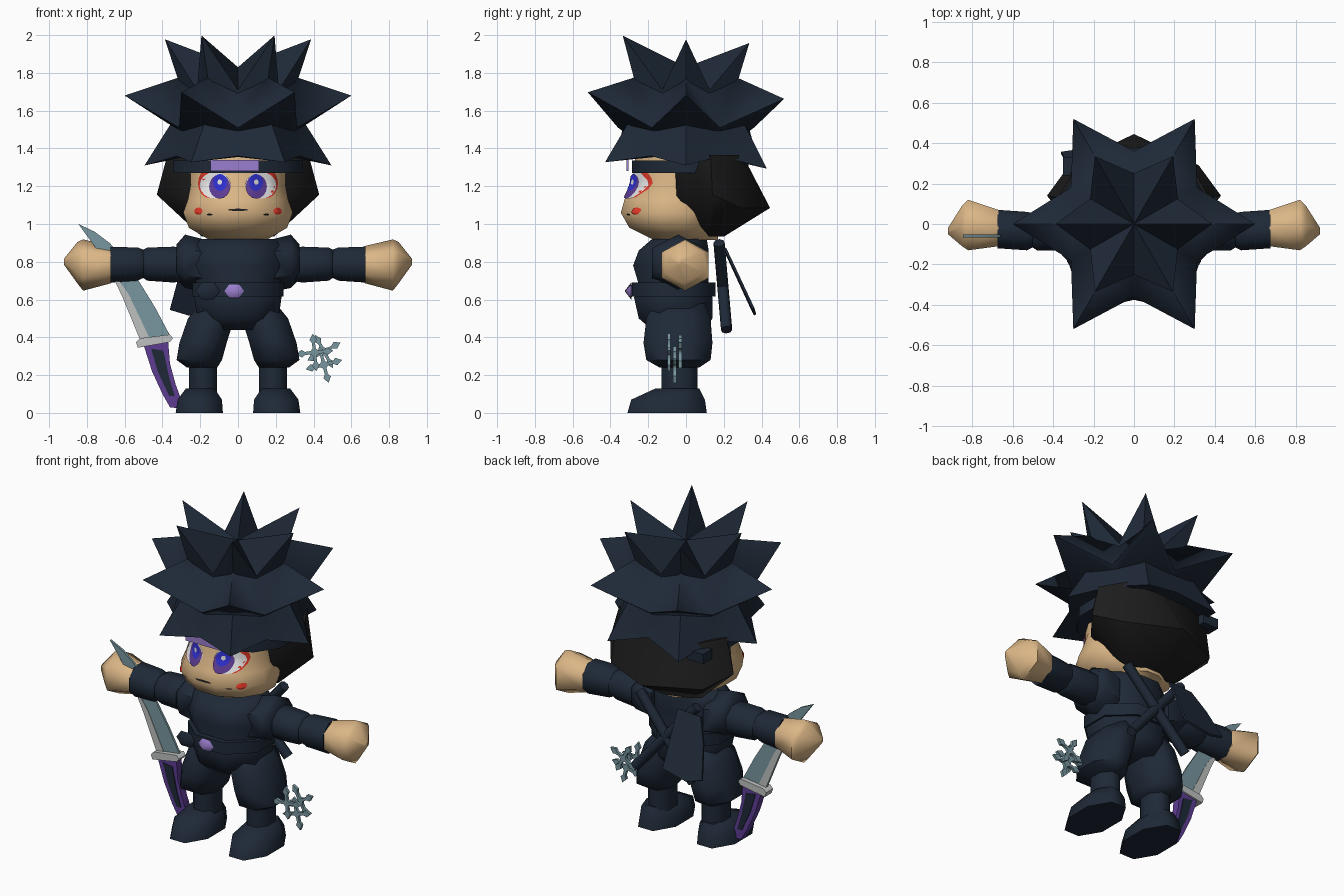
import bpy, bmesh, math
from mathutils import Vector
from mathutils.bvhtree import BVHTree

if "Cube" in bpy.data.objects:
    bpy.data.objects.remove(bpy.data.objects["Cube"])


def material(name, *rgb):
    m = bpy.data.materials.new(name)
    m.diffuse_color = (*rgb, 1)
    m.use_nodes = True
    m.node_tree.nodes["Principled BSDF"].inputs["Base Color"].default_value = m.diffuse_color
    return m


NAVY = material("navy cloth", 0.013, 0.022, 0.038)
BLACK = material("black", 0.012, 0.012, 0.012)
SKIN = material("skin", 0.71, 0.47, 0.24)
LILAC = material("lilac", 0.33, 0.21, 0.62)
PURPLE = material("dark purple", 0.11, 0.045, 0.29)
STEEL = material("steel", 0.19, 0.31, 0.35)
GREY = material("light grey", 0.52, 0.53, 0.53)
WHITE = material("white", 0.85, 0.85, 0.85)
BLUE = material("blue", 0.03, 0.03, 0.65)
RED = material("red", 0.75, 0.04, 0.02)


def build(name, verts, faces, mat, fix=True):
    me = bpy.data.meshes.new(name)
    me.from_pydata([tuple(v) for v in verts], [], faces)
    if fix:
        bm = bmesh.new()
        bm.from_mesh(me)
        bmesh.ops.recalc_face_normals(bm, faces=bm.faces)
        bm.to_mesh(me)
        bm.free()
    me.materials.append(mat)
    ob = bpy.data.objects.new(name, me)
    bpy.context.collection.objects.link(ob)
    return ob


def oval(axis, pos, u, v, n=8):
    """Ring of n points filling the ranges u and v, flat sides facing the axes."""
    k = 1 / math.cos(math.pi / n)
    pts = []
    for i in range(n):
        a = 2 * math.pi * (i + 0.5) / n
        p = (sum(u) / 2 + (u[1] - u[0]) / 2 * k * math.cos(a),
             sum(v) / 2 + (v[1] - v[0]) / 2 * k * math.sin(a))
        pts.append((p[0], p[1], pos) if axis == 'Z' else (pos, p[0], p[1]))
    return pts


def loft(name, rings, mat):
    n = len(rings[0])
    faces = [(r * n + i, r * n + (i + 1) % n, (r + 1) * n + (i + 1) % n, (r + 1) * n + i)
             for r in range(len(rings) - 1) for i in range(n)]
    faces += [tuple(range(n)), tuple(range(len(rings) * n - n, len(rings) * n))]
    return build(name, [p for r in rings for p in r], faces, mat)


def plate(name, pts, y, thick, mat):
    """Outline in x and z, with thickness along y."""
    return loft(name, [[(x, y + s * thick / 2, z) for x, z in pts] for s in (-1, 1)], mat)


def pair(name, rings, mat):
    loft("right_" + name, rings, mat)
    loft("left_" + name, [[(-x, y, z) for x, y, z in r] for r in rings], mat)


# Spiky hair: three stacked six-pointed tiers, each ring given as (spike r, z), (valley r, z)
def hair_tier(name, top, rings, lean):
    verts, faces, last = [], [], len(rings) * 12
    for i, ring in enumerate(rings):
        for k in range(12):
            r, z = ring[k % 2]
            a = math.pi * k / 6
            drop = lean * math.sin(a) if i == len(rings) - 2 and k % 2 == 0 else 0
            verts.append((r * math.cos(a), r * math.sin(a), z - drop))
    # Triangles split along the ridges, so every spike stays sharp
    for i in range(len(rings) - 1):
        for k in range(12):
            a, b = i * 12 + k, i * 12 + (k + 1) % 12
            if k % 2:
                faces += [(a, b, a + 12), (b, b + 12, a + 12)]
            else:
                faces += [(a, b, b + 12), (a, b + 12, a + 12)]
    verts.append((0, 0, top))
    faces += [(last, k, (k + 1) % 12) for k in range(12)]
    faces.append(tuple(range(last - 12, last)))
    build(name, verts, faces, NAVY)


hair_tier("hair_crown", 1.83, [((0.387, 1.978), (0.25, 1.71)), ((0.29, 1.68), (0.24, 1.66))], 0.023)
hair_tier("hair_middle", 1.72, [((0.30, 1.78), (0.25, 1.69)), ((0.60, 1.68), (0.36, 1.51)),
                                ((0.32, 1.50), (0.32, 1.48))], 0.02)
hair_tier("hair_fringe", 1.60, [((0.35, 1.54), (0.33, 1.52)), ((0.495, 1.31), (0.375, 1.36)),
                                ((0.325, 1.36), (0.325, 1.355))], 0.02)

# Head
head = loft("head", [oval('Z', z, (-x, x), (f, b), 12) for z, x, f, b in [
    (0.915, 0.15, -0.17, 0.17), (0.98, 0.26, -0.30, 0.17), (1.06, 0.29, -0.345, 0.2),
    (1.13, 0.265, -0.325, 0.2), (1.21, 0.25, -0.285, 0.2), (1.42, 0.26, -0.26, 0.2)]], SKIN)

# Black back hair
half = [(0.28, -0.05, 1.15), (0.43, 0.14, 1.155), (0.32, 0.29, 1.085)]
low = half + [(0, 0.445, 1.085)] + [(-x, y, z) for x, y, z in reversed(half)]
high = [(x * 0.8 + math.copysign(0.03, x), min(y, 0.31) - 0.01, 1.365) for x, y, z in low]
chin = [(x * 0.45, max(y * 0.3 + 0.07, 0.12), 0.935) for x, y, z in low]
loft("back_hair", [high, low, chin], BLACK)

# Headband with plate and knot
loft("headband", [oval('Z', z, (-0.345, 0.345), (-0.285, 0.29), 12) for z in (1.27, 1.335)], NAVY)
plate("headband_plate", [(-0.145, 1.28), (0.11, 1.28), (0.11, 1.34), (-0.145, 1.34)], -0.31, 0.01, LILAC)
loft("headband_knot", [oval('Z', z, (-0.35, -0.24), (0.24, 0.33), 4) for z in (1.27, 1.33)], NAVY)

# Face details laid onto the head surface
tree = BVHTree.FromPolygons([v.co for v in head.data.vertices],
                            [tuple(p.vertices) for p in head.data.polygons])


def decal(name, cx, cz, rx, rz, mat, layer=0, n=16):
    verts, faces = [], []
    for r in range(5):
        for i in range(n if r else 1):
            a = 2 * math.pi * i / n
            x, z = cx + rx * r / 4 * math.cos(a), cz + rz * r / 4 * math.sin(a)
            hit = tree.ray_cast(Vector((x, -2, z)), Vector((0, 1, 0)))[0]
            verts.append((x, (hit.y if hit else -0.1) - 0.005 - 0.003 * layer, z))
    for i in range(n):
        j = (i + 1) % n
        faces.append((0, 1 + i, 1 + j))
        faces += [(1 + r * n + i, 1 + r * n + n + i, 1 + r * n + n + j, 1 + r * n + j) for r in range(3)]
    build(name, verts, faces, mat, fix=False)


for s, side in ((1, "left"), (-1, "right")):
    decal(side + "_eye_rim", s * 0.15, 1.215, 0.062, 0.078, RED)
    decal(side + "_eye_white", s * 0.12, 1.205, 0.083, 0.071, WHITE, 1)
    decal(side + "_iris", s * 0.097, 1.198, 0.056, 0.064, PURPLE, 2)
    decal(side + "_pupil", s * 0.095, 1.22, 0.038, 0.045, BLUE, 3)
    decal(side + "_eye_glint", s * 0.097, 1.222, 0.012, 0.014, WHITE, 4)
    decal(side + "_cheek_mark", s * 0.21, 1.068, 0.022, 0.019, RED)
    decal(side + "_dimple", s * 0.15, 1.05, 0.016, 0.005, BLACK)
decal("mouth", 0, 1.075, 0.055, 0.006, BLACK)

# Torso, belt and buckle
loft("torso", [oval('Z', z, (-x, x), (f, b)) for z, x, f, b in [
    (0.44, 0.15, -0.18, 0.10), (0.50, 0.215, -0.25, 0.14), (0.61, 0.23, -0.275, 0.14),
    (0.68, 0.22, -0.25, 0.12), (0.78, 0.245, -0.28, 0.12), (0.86, 0.235, -0.25, 0.12),
    (0.92, 0.20, -0.18, 0.11)]], NAVY)
loft("belt", [oval('Z', z, (-0.24, 0.24), (-0.285, 0.155)) for z in (0.615, 0.69)], NAVY)


def gem(name, x, r, mat):
    verts = [(x, -0.325, 0.645), (x, -0.28, 0.645)]
    verts += [(x + r * math.cos(k * math.pi / 3), -0.29, 0.645 + 0.8 * r * math.sin(k * math.pi / 3))
              for k in range(6)]
    build(name, verts, [(e, 2 + k, 2 + (k + 1) % 6) for e in (0, 1) for k in range(6)], mat)


gem("belt_gem", -0.02, 0.052, LILAC)
gem("belt_knot", -0.16, 0.065, NAVY)

# Shoulders, arms and hands
pair("shoulder", [oval('X', -x, y, z, 6) for x, y, z in [
    (0.18, (-0.18, 0.09), (0.66, 0.90)), (0.28, (-0.18, 0.10), (0.68, 0.925)),
    (0.325, (-0.15, 0.08), (0.72, 0.88))]], NAVY)
pair("upper_arm", [oval('X', -x, y, z, 8) for x, y, z in [
    (0.28, (-0.12, 0.06), (0.70, 0.87)), (0.34, (-0.13, 0.07), (0.69, 0.88)),
    (0.48, (-0.13, 0.06), (0.70, 0.875)), (0.51, (-0.11, 0.05), (0.72, 0.86))]], NAVY)
pair("forearm", [oval('X', -x, y, z, 8) for x, y, z in [
    (0.49, (-0.11, 0.05), (0.72, 0.86)), (0.53, (-0.13, 0.06), (0.70, 0.875)),
    (0.675, (-0.12, 0.07), (0.69, 0.88))]], NAVY)
pair("hand", [oval('X', -x, y, z, 6) for x, y, z in [
    (0.67, (-0.11, 0.07), (0.70, 0.87)), (0.82, (-0.13, 0.12), (0.665, 0.90)),
    (0.85, (-0.11, 0.09), (0.70, 0.89)), (0.92, (-0.05, -0.02), (0.785, 0.815))]], SKIN)

# Legs and boots
pair("trouser_leg", [oval('Z', z, (-b, -a), y, 8) for z, a, b, y in [
    (0.24, 0.11, 0.27, (-0.14, 0.07)), (0.28, 0.085, 0.325, (-0.21, 0.13)),
    (0.37, 0.06, 0.31, (-0.225, 0.14)), (0.50, 0.02, 0.265, (-0.21, 0.13)),
    (0.58, 0.03, 0.20, (-0.17, 0.10))]], NAVY)
pair("shin", [oval('Z', z, (-0.26, -0.11), (-0.13, 0.06), 8) for z in (0.08, 0.26)], NAVY)
pair("boot", [oval('Z', z, (-b, -a), y, 8) for z, a, b, y in [
    (0, 0.08, 0.33, (-0.31, 0.11)), (0.07, 0.085, 0.32, (-0.29, 0.10)),
    (0.13, 0.125, 0.275, (-0.16, 0.07))]], NAVY)

# Curved sword
Y = -0.06
plate("blade", [(-0.845, 1.0), (-0.70, 0.80), (-0.61, 0.61), (-0.52, 0.39), (-0.36, 0.41),
                (-0.44, 0.56), (-0.52, 0.69), (-0.60, 0.81), (-0.68, 0.90), (-0.76, 0.96)], Y, 0.014, STEEL)
plate("blade_edge", [(-0.70, 0.80), (-0.61, 0.61), (-0.52, 0.39), (-0.47, 0.40), (-0.58, 0.63)],
      Y, 0.02, GREY)
plate("sword_guard", [(-0.54, 0.375), (-0.53, 0.345), (-0.36, 0.375), (-0.345, 0.395),
                      (-0.36, 0.415), (-0.52, 0.395)], Y, 0.07, GREY)
plate("sword_handle", [(-0.50, 0.36), (-0.455, 0.22), (-0.40, 0.10), (-0.36, 0.03), (-0.32, 0.025),
                       (-0.295, 0.055), (-0.33, 0.15), (-0.36, 0.26), (-0.37, 0.38)], Y, 0.05, PURPLE)
for y in (Y - 0.027, Y + 0.027):
    plate("handle_wrap", [(-0.46, 0.34), (-0.425, 0.22), (-0.365, 0.09), (-0.335, 0.09),
                          (-0.365, 0.19), (-0.395, 0.33)], y, 0.006, NAVY)

# Throwing stars
arm = [(0.02, -0.009), (0.05, -0.008), (0.068, -0.02), (0.10, 0), (0.068, 0.02), (0.05, 0.008), (0.02, 0.009)]
for x, y, z, turn in [(0.405, -0.09, 0.32, 0.1), (0.455, -0.03, 0.325, 0.5), (0.455, -0.06, 0.255, 0.25)]:
    outline = []
    for k in range(4):
        c, s = math.cos(turn + k * math.pi / 2), math.sin(turn + k * math.pi / 2)
        outline += [(x + c * u - s * v, z + s * u + c * v) for u, v in arm]
    plate("throwing_star", outline, y, 0.018, STEEL)

# Crossed rods and cloth panel on the back
for s in (-1, 1):
    a, b = Vector((0.2 * s, 0.175, 0.90)), Vector((-0.2 * s, 0.215, 0.44))
    bpy.ops.mesh.primitive_cylinder_add(vertices=8, radius=0.03, depth=(b - a).length, location=(a + b) / 2)
    rod = bpy.context.object
    rod.name = "back_rod"
    rod.rotation_euler = (b - a).to_track_quat('Z', 'Y').to_euler()
    rod.data.materials.append(NAVY)
panel = [(-0.09, 0.20, 0.87), (-0.25, 0.20, 0.86), (-0.31, 0.26, 0.73), (-0.36, 0.345, 0.545),
         (-0.26, 0.36, 0.515), (-0.09, 0.35, 0.55)]
loft("back_panel", [panel, [(x, y + 0.012, z + 0.006) for x, y, z in panel]], NAVY)

# Soft shading with crisp edges
bpy.ops.object.select_all(action='SELECT')
bpy.context.view_layer.objects.active = head
bpy.ops.object.shade_smooth_by_angle(angle=math.radians(61))
